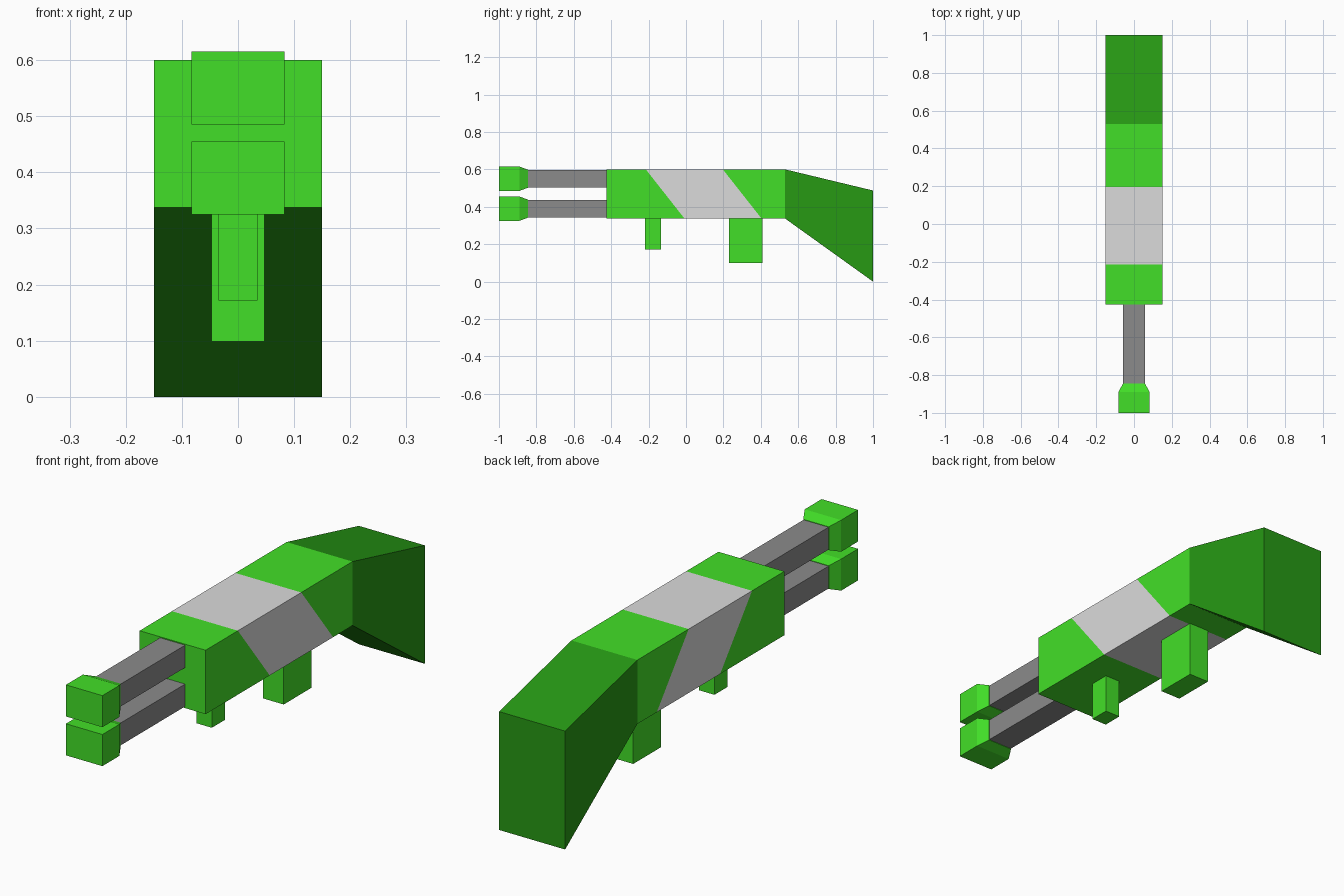
import bpy
import bmesh
from mathutils import Vector

cube = bpy.data.objects.get("Cube")
if cube:
    bpy.data.objects.remove(cube)


def material(name, rgb):
    mat = bpy.data.materials.new(name)
    mat.use_nodes = True
    colour = (*rgb, 1)
    mat.diffuse_color = colour
    mat.node_tree.nodes["Principled BSDF"].inputs["Base Color"].default_value = colour
    return mat


green = material("bright_green", (0.055, 0.74, 0.021))
dark_green = material("dark_green", (0.02, 0.32, 0.007))
light_grey = material("light_grey", (0.71, 0.71, 0.71))
mid_grey = material("mid_grey", (0.26, 0.26, 0.26))


def finish(name, bm, *mats):
    bmesh.ops.recalc_face_normals(bm, faces=bm.faces)
    mesh = bpy.data.meshes.new(name)
    bm.to_mesh(mesh)
    bm.free()
    for mat in mats:
        mesh.materials.append(mat)
    obj = bpy.data.objects.new(name, mesh)
    bpy.context.collection.objects.link(obj)
    return obj


def loft(sections):
    """Solid through rectangles given as (y, half width, bottom, top)."""
    bm = bmesh.new()
    rings = [[bm.verts.new(p) for p in ((-w, y, lo), (w, y, lo), (w, y, hi), (-w, y, hi))]
             for y, w, lo, hi in sections]
    for a, b in zip(rings, rings[1:]):
        for i in range(4):
            j = (i + 1) % 4
            bm.faces.new((a[i], a[j], b[j], b[i]))
    bm.faces.new(rings[0])
    bm.faces.new(rings[-1])
    return bm


FRONT, BACK, LOW, HIGH, HALF = -0.425, 0.53, 0.337, 0.60, 0.15

# Body with a slanted grey band cut into it
body = loft([(FRONT, HALF, LOW, HIGH), (BACK, HALF, LOW, HIGH)])
slant = Vector((0, 0.207, LOW - HIGH))
normal = slant.cross(Vector((1, 0, 0))).normalized()
if normal.y < 0:
    normal.negate()
band = [Vector((0, y, HIGH)) for y in (-0.215, 0.197)]
for point in band:
    bmesh.ops.bisect_plane(body, geom=body.verts[:] + body.edges[:] + body.faces[:],
                           plane_co=point, plane_no=normal)
for face in body.faces:
    centre = face.calc_center_median()
    inside = (centre - band[0]).dot(normal) > 0 > (centre - band[1]).dot(normal)
    face.material_index = int(inside)
finish("body", body, green, light_grey)

# Shoulder stock, dropping and flaring towards the back
finish("stock", loft([(BACK, HALF, LOW, HIGH), (1, HALF, 0, 0.487)]), dark_green)

# Two stacked barrels, each with a tapered muzzle block
for name, z in (("upper", 0.55), ("lower", 0.39)):
    finish(name + "_barrel", loft([(y, 0.057, z - 0.046, z + 0.046)
                                   for y in (-0.86, FRONT + 0.02)]), mid_grey)
    finish(name + "_muzzle", loft([(y, w, z - h, z + h) for y, w, h in
                                   ((-1, 0.083, 0.065), (-0.89, 0.083, 0.065),
                                    (-0.845, 0.058, 0.048))]), green)

# Grips under the body
for name, y0, y1, w, bottom in (("front_grip", -0.22, -0.135, 0.035, 0.172),
                                ("rear_grip", 0.23, 0.41, 0.047, 0.099)):
    finish(name, loft([(y0, w, bottom, LOW + 0.01), (y1, w, bottom, LOW + 0.01)]), green)
